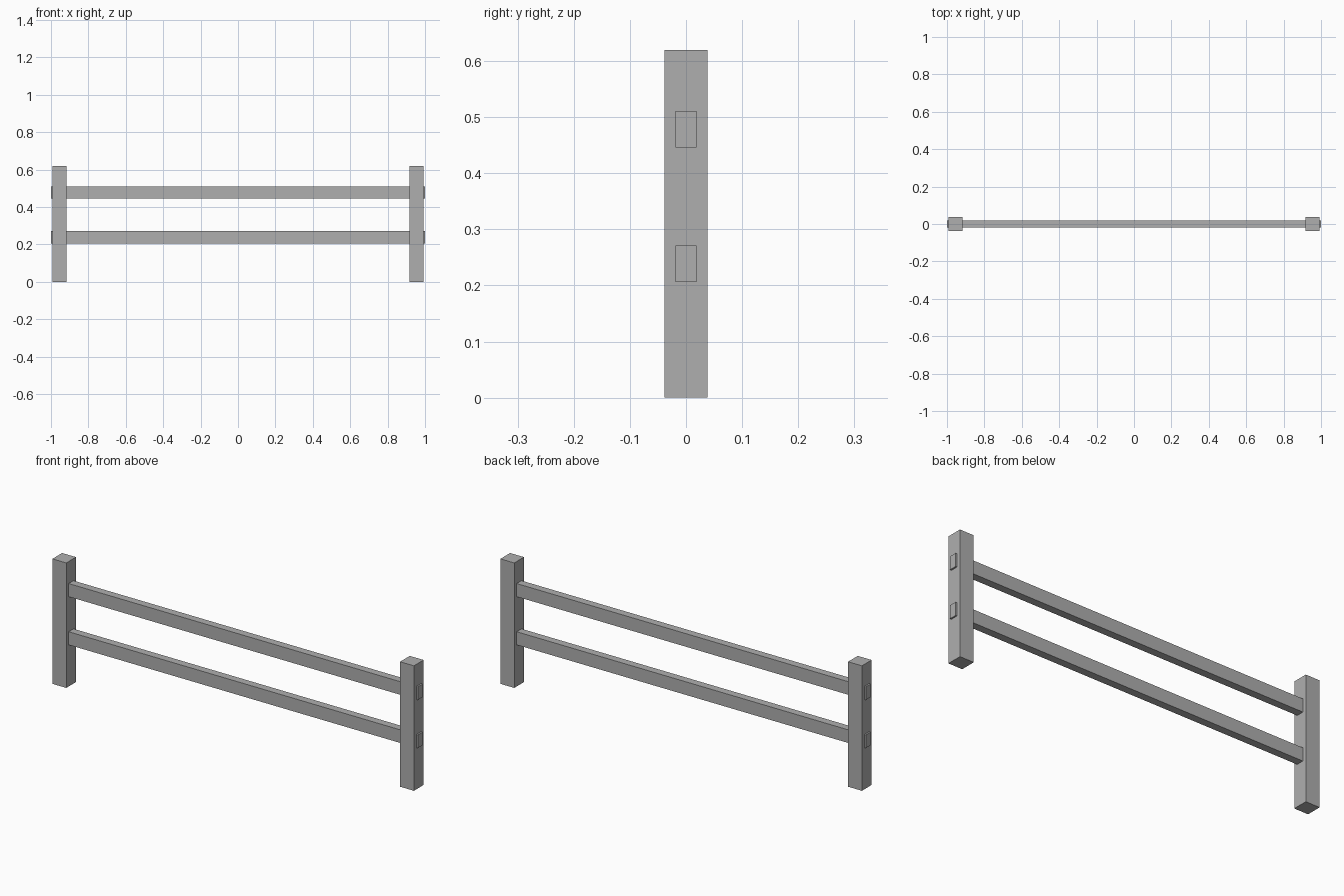
import bpy

cube = bpy.data.objects.get("Cube")
if cube:
    bpy.data.objects.remove(cube, do_unlink=True)

# Single plain grey
grey = bpy.data.materials.new("plain grey")
grey.use_nodes = True
colour = (0.43, 0.43, 0.43, 1)
grey.diffuse_color = colour
grey.node_tree.nodes["Principled BSDF"].inputs["Base Color"].default_value = colour

POST_WIDTH, POST_HEIGHT, POST_X = 0.076, 0.62, 0.954
RAIL_DEPTH, RAIL_HEIGHT, RAIL_LENGTH = 0.038, 0.065, 2.0


def box(name, centre, size):
    bpy.ops.mesh.primitive_cube_add(size=1, location=centre)
    obj = bpy.context.object
    obj.name = name
    obj.scale = size
    bpy.ops.object.transform_apply(location=False, rotation=False, scale=True)
    obj.data.materials.append(grey)
    return obj


# Square end posts
for name, side in (("left_post", 1), ("right_post", -1)):
    box(name, (side * POST_X, 0, POST_HEIGHT / 2),
        (POST_WIDTH, POST_WIDTH, POST_HEIGHT))

# Rails pass through the posts and stick out slightly at both ends
for name, z in (("lower_rail", 0.239), ("upper_rail", 0.478)):
    box(name, (0, 0, z), (RAIL_LENGTH, RAIL_DEPTH, RAIL_HEIGHT))
